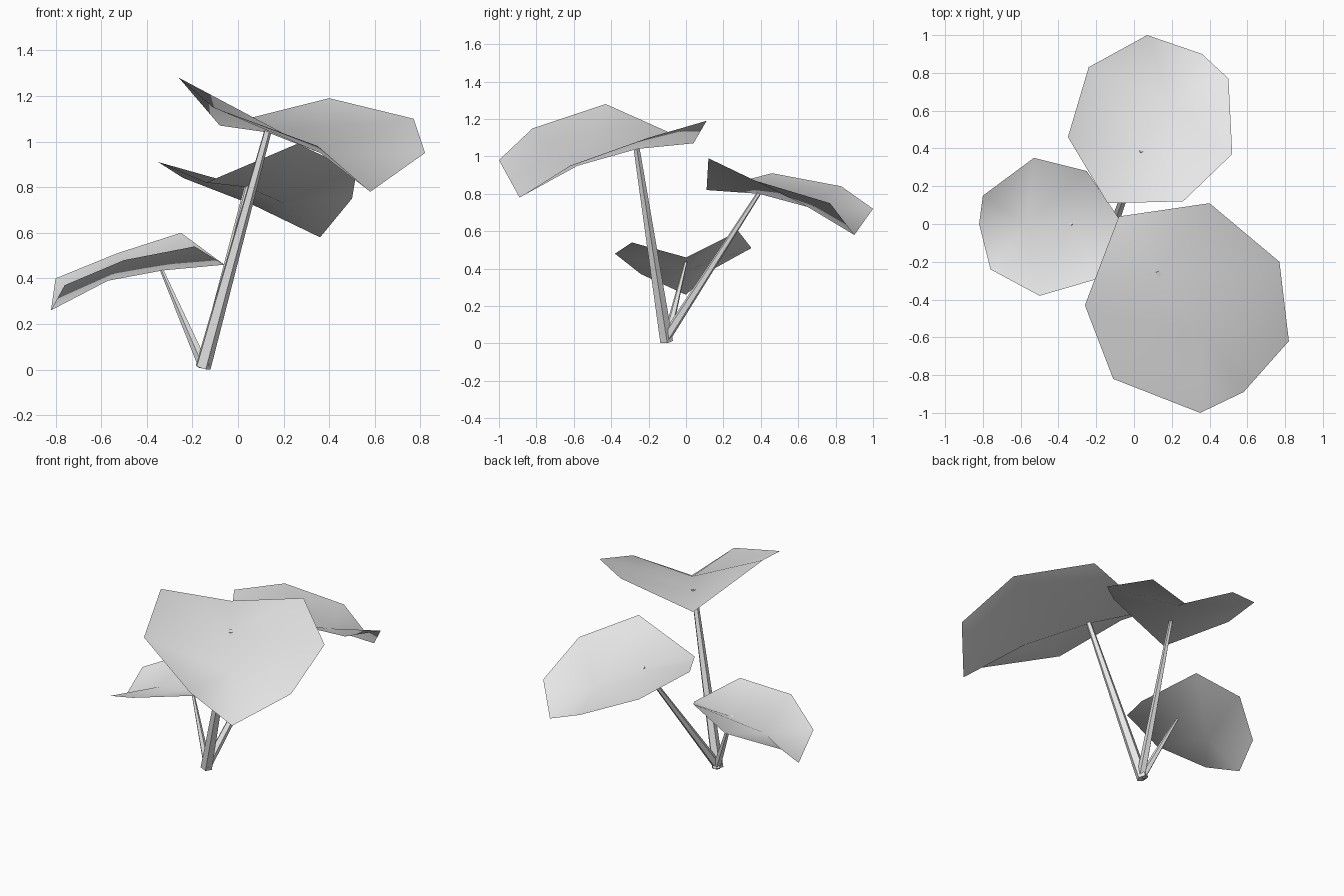
import bpy
import bmesh
from mathutils import Vector

cube = bpy.data.objects.get("Cube")
if cube:
    bpy.data.objects.remove(cube, do_unlink=True)

grey = bpy.data.materials.new("plain_grey")
grey.use_nodes = True
grey.diffuse_color = (0.8, 0.8, 0.8, 1)
grey.node_tree.nodes["Principled BSDF"].inputs["Base Color"].default_value = (0.8, 0.8, 0.8, 1)


def finish(bm, name):
    mesh = bpy.data.meshes.new(name)
    bm.to_mesh(mesh)
    bm.free()
    mesh.materials.append(grey)
    obj = bpy.data.objects.new(name, mesh)
    bpy.context.collection.objects.link(obj)
    return obj


def leaf(name, base, left, tip, right, rib):
    """Folded leaf: two rims of three points, joined to a sunken midrib."""
    bm = bmesh.new()
    start, end = bm.verts.new(base), bm.verts.new(tip)
    inner, outer = [bm.verts.new(p) for p in rib]
    for side, flip in ((left, False), (right, True)):
        a, b, c = [bm.verts.new(p) for p in side]
        for face in ((start, inner, a), (inner, outer, b, a),
                     (outer, c, b), (outer, end, c)):
            bm.faces.new(face[::-1] if flip else face)
    bm.normal_update()
    for f in bm.faces:
        f.smooth = True
    finish(bm, name)


def stem(name, foot, top, r_foot, r_top):
    """Tapered five-sided stalk from foot to top."""
    foot, top = Vector(foot), Vector(top)
    axis = top - foot
    bm = bmesh.new()
    bmesh.ops.create_cone(bm, cap_ends=True, segments=5, radius1=r_foot,
                          radius2=r_top, depth=axis.length)
    turn = axis.to_track_quat("Z", "Y").to_matrix()
    for v in bm.verts:
        v.co = turn @ v.co + (foot + top) / 2
    obj = finish(bm, name)
    bpy.ops.object.select_all(action="DESELECT")
    obj.select_set(True)
    bpy.context.view_layer.objects.active = obj
    bpy.ops.object.shade_smooth_by_angle()


# Large front leaf
leaf("front_leaf", (-0.08, 0.04, 1.07),
     [(0.40, 0.11, 1.19), (0.77, -0.20, 1.10), (0.82, -0.62, 0.95)],
     (0.58, -0.89, 0.78),
     [(-0.26, -0.43, 1.28), (-0.11, -0.82, 1.15), (0.35, -1.0, 0.98)],
     [(0.13, -0.26, 1.04), (0.36, -0.58, 0.95)])
stem("front_stem", (-0.155, -0.105, 0.01), (0.13, -0.265, 1.045), 0.036, 0.017)

# Middle back leaf
leaf("back_leaf", (-0.14, 0.11, 0.82),
     [(-0.35, 0.46, 0.91), (-0.24, 0.83, 0.84), (0.07, 1.0, 0.72)],
     (0.36, 0.90, 0.58),
     [(0.26, 0.12, 0.99), (0.52, 0.37, 0.87), (0.50, 0.77, 0.75)],
     [(0.04, 0.39, 0.80), (0.20, 0.65, 0.73)])
stem("back_stem", (-0.15, -0.115, 0.018), (0.04, 0.39, 0.803), 0.028, 0.012)

# Small leaf on the right-hand side
leaf("side_leaf", (-0.06, 0.0, 0.46),
     [(-0.19, -0.29, 0.54), (-0.50, -0.38, 0.48), (-0.76, -0.24, 0.37)],
     (-0.82, 0.0, 0.26),
     [(-0.25, 0.28, 0.60), (-0.53, 0.35, 0.51), (-0.80, 0.15, 0.40)],
     [(-0.33, 0.0, 0.435), (-0.57, 0.0, 0.39)])
stem("side_stem", (-0.15, -0.105, 0.015), (-0.335, 0.0, 0.438), 0.024, 0.008)
